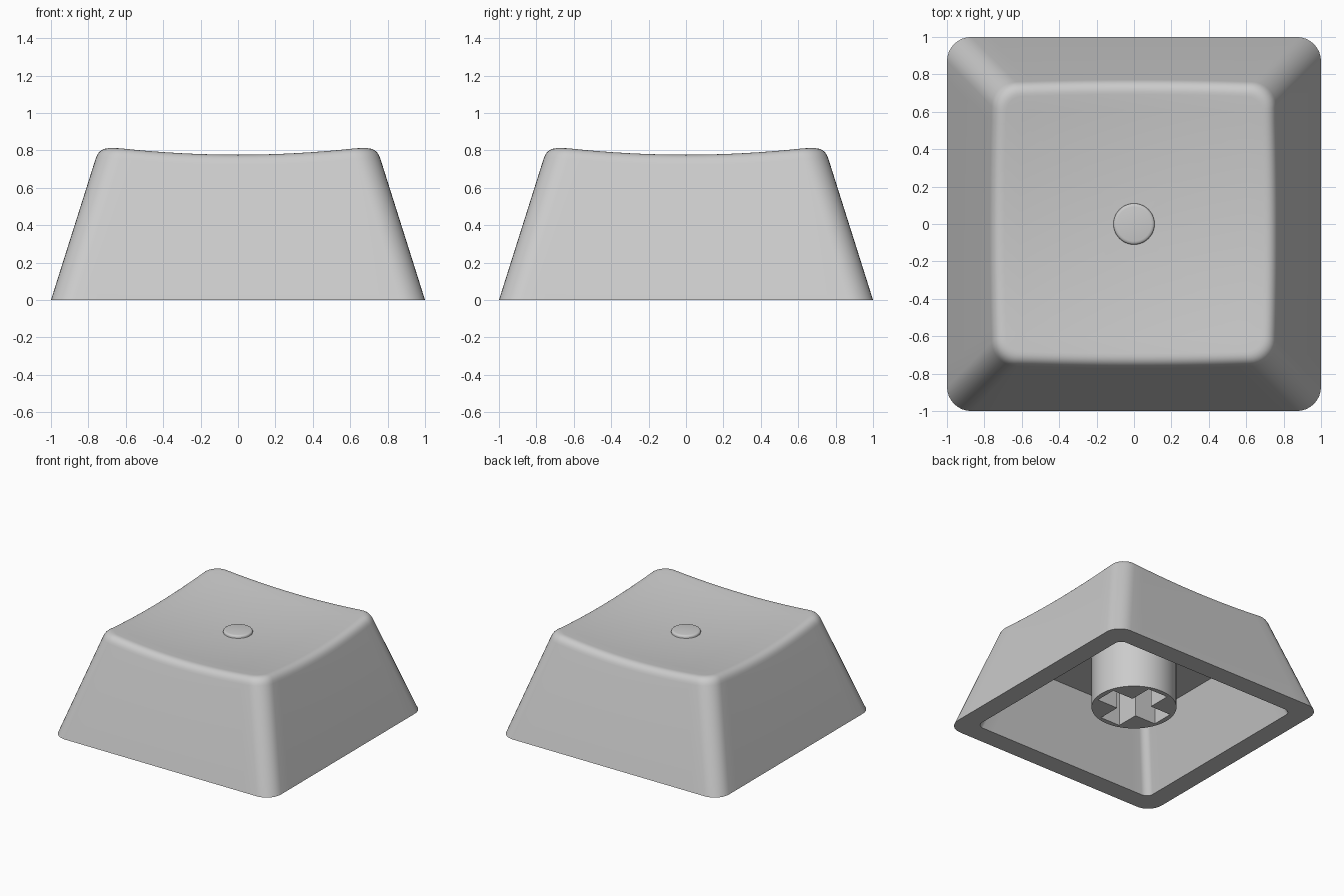
import bpy, bmesh, math
from mathutils import Vector

if "Cube" in bpy.data.objects:
    bpy.data.objects.remove(bpy.data.objects["Cube"])

grey = bpy.data.materials.new("light_grey")
grey.diffuse_color = (0.6, 0.6, 0.6, 1)
grey.use_nodes = True
grey.node_tree.nodes["Principled BSDF"].inputs["Base Color"].default_value = grey.diffuse_color

SLOPE = 0.316      # inward lean of the walls per unit of height
CORNER = 0.13      # plan corner radius
FILLET = 0.06      # length of the rounded top edge on each side


def finish(name, bm):
    """Turn a bmesh into a smooth-shaded grey object."""
    bmesh.ops.recalc_face_normals(bm, faces=bm.faces)
    mesh = bpy.data.meshes.new(name)
    bm.to_mesh(mesh)
    bm.free()
    mesh.materials.append(grey)
    ob = bpy.data.objects.new(name, mesh)
    bpy.context.collection.objects.link(ob)
    bpy.ops.object.select_all(action='DESELECT')
    ob.select_set(True)
    bpy.context.view_layer.objects.active = ob
    bpy.ops.object.shade_smooth_by_angle(angle=math.radians(32))
    return ob


def rounded_square(h, r, arc=8, side=16):
    """Plan outline: four corner arcs joined by subdivided straight sides."""
    pts = []
    for q in range(4):
        turn = q * math.pi / 2
        c, s = math.cos(turn), math.sin(turn)
        quarter = [(h - r + r * math.cos(a), h - r + r * math.sin(a))
                   for a in (i / arc * math.pi / 2 for i in range(arc + 1))]
        quarter += [((h - r) * (1 - 2 * i / side), h) for i in range(1, side)]
        pts += [(x * c - y * s, x * s + y * c) for x, y in quarter]
    return pts


def dish(x, y):
    """Height of the hollowed top surface."""
    return 0.733 + 0.09 * (x * x + y * y)


def bridge(bm, a, b):
    n = len(a)
    for i in range(n):
        bm.faces.new((a[i], a[(i + 1) % n], b[(i + 1) % n], b[i]))


def ring(bm, pts):
    return [bm.verts.new(p) for p in pts]


def fan(bm, loop, z):
    tip = bm.verts.new((0, 0, z))
    for i in range(len(loop)):
        bm.faces.new((loop[i], loop[(i + 1) % len(loop)], tip))


# Cap shell: inner cavity, rim, sloped walls, rounded edge and dished top
def wall_point(k, z):
    x, y = rounded_square(1 - SLOPE * z, CORNER)[k]
    return Vector((x, y, z))


count = len(rounded_square(1, CORNER))
wall, edge, top = [], [], []
inner_plan = rounded_square(1 - SLOPE * 0.8 - FILLET, CORNER - FILLET * 0.9)
for k in range(count):
    z = 0.8
    for _ in range(4):
        p = wall_point(k, z)
        z = dish(p.x, p.y)
    edge.append(wall_point(k, z))
    wall.append(wall_point(k, z - FILLET))
    x, y = rounded_square(1 - SLOPE * z - FILLET, CORNER - FILLET * 0.9)[k]
    top.append(Vector((x, y, dish(x, y))))

bm = bmesh.new()
CEILING = 0.55
loops = [
    [(x, y, CEILING) for x, y in rounded_square(0.84 - SLOPE * CEILING, 0.06)],
    [(x, y, 0) for x, y in rounded_square(0.84, 0.06)],
    [(x, y, 0) for x, y in rounded_square(1, CORNER)],
]
for i in range(8):
    t = i / 7
    loops.append([w * (1 - t) ** 2 + e * 2 * t * (1 - t) + p * t * t
                  for w, e, p in zip(wall, edge, top)])
for s in (0.88, 0.74, 0.58, 0.42, 0.26, 0.12):
    loops.append([(p.x * s, p.y * s, dish(p.x * s, p.y * s)) for p in top])
rings = [ring(bm, pts) for pts in loops]
for a, b in zip(rings, rings[1:]):
    bridge(bm, a, b)
fan(bm, rings[0], CEILING)
fan(bm, rings[-1], dish(0, 0))
finish("cap_shell", bm)

# Centre button: low rounded disc on the dish
bm = bmesh.new()
profile = [(0.11, 0.70), (0.11, 0.744), (0.107, 0.750), (0.101, 0.754), (0.092, 0.756)]
rings = [ring(bm, [(r * math.cos(a), r * math.sin(a), z)
                   for a in (i / 48 * math.tau for i in range(48))]) for r, z in profile]
for a, b in zip(rings, rings[1:]):
    bridge(bm, a, b)
fan(bm, rings[-1], 0.757)
bm.faces.new(rings[0])
finish("centre_button", bm)

# Stem: round post with a cross-shaped socket
bm = bmesh.new()
L, W, BOTTOM = 0.28, 0.09, 0.10
arm = [(L, -W), (L, W), (W, W)]
cross = []
for q in range(4):
    for x, y in arm:
        for _ in range(q):
            x, y = -y, x
        cross.append((x, y, BOTTOM))
circle = [(0.32 * math.cos(i / 64 * math.tau), 0.32 * math.sin(i / 64 * math.tau), BOTTOM)
          for i in range(64)]
edges = []
for pts in (circle, cross):
    v = ring(bm, pts)
    edges += [bm.edges.new((v[i], v[(i + 1) % len(v)])) for i in range(len(v))]
bmesh.ops.triangle_fill(bm, edges=edges, use_beauty=True)
out = bmesh.ops.extrude_face_region(bm, geom=bm.faces[:], use_keep_orig=True)
bmesh.ops.translate(bm, vec=(0, 0, CEILING + 0.01 - BOTTOM),
                    verts=[g for g in out["geom"] if isinstance(g, bmesh.types.BMVert)])
finish("stem", bm)
